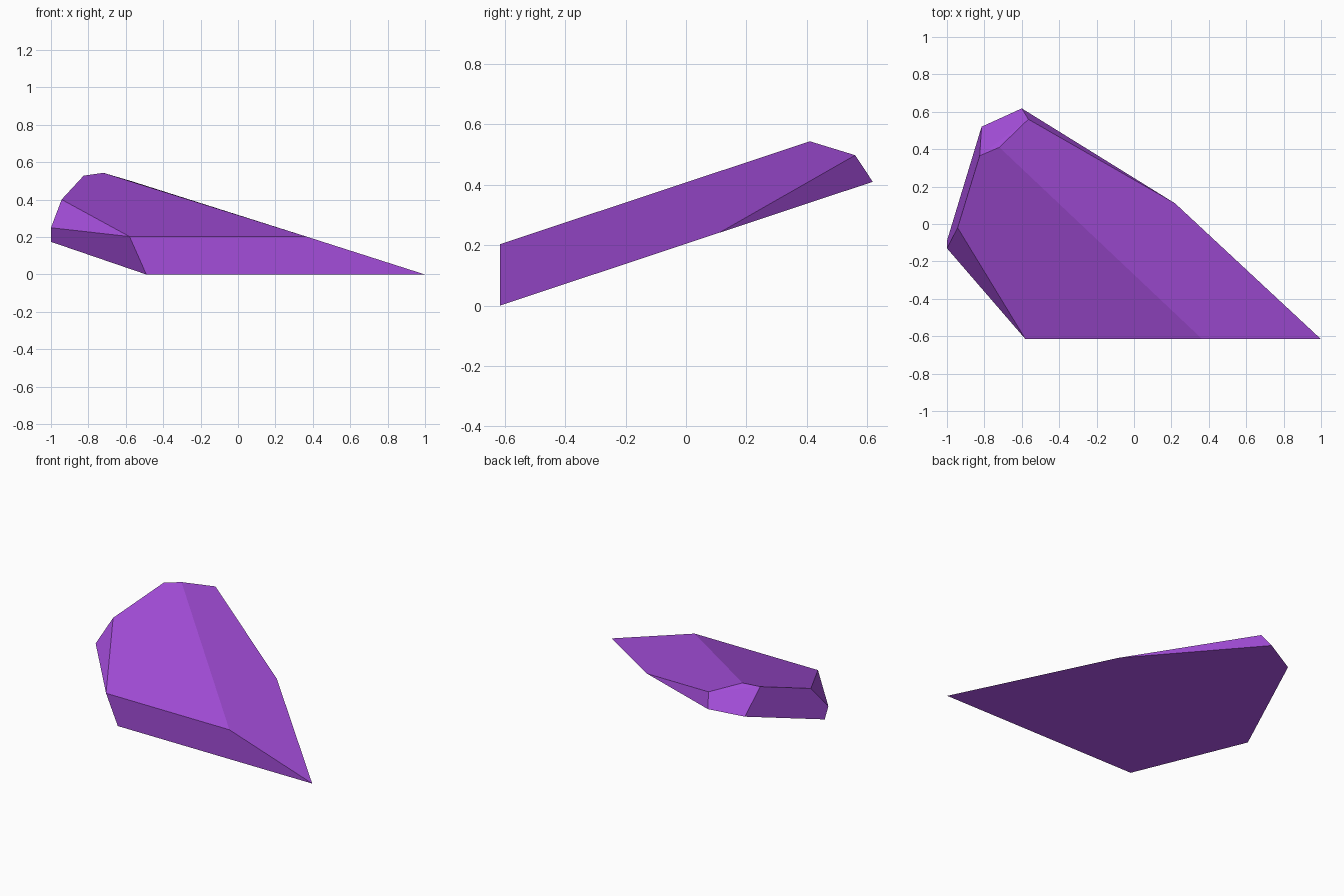
import bpy
import bmesh
import math

cube = bpy.data.objects.get("Cube")
if cube:
    bpy.data.objects.remove(cube, do_unlink=True)

FRONT = -0.616
SLOPE = 0.332     # tilt of the base and the parallel upper-left facet
THICK = 0.203


def base(x, y):
    return (x, y, SLOPE * (y - FRONT))


def upper_left(x, y):
    return (x, y, THICK + SLOPE * (y - FRONT))


def upper_right(x, y):
    return (x, y, 0.318 * (1 - x))


# Corners grouped by the facet plane they lie on
corners = [base(*p) for p in [(-0.49, FRONT), (1, FRONT), (0.22, 0.11),
                              (-0.6, 0.618), (-0.815, 0.52), (-1, -0.09)]]
corners += [upper_left(*p) for p in [(-0.58, FRONT), (0.365, FRONT),
                                     (-0.72, 0.41), (-0.825, 0.365), (-0.943, -0.02)]]
corners += [upper_right(-0.565, 0.56), (-1, -0.13, 0.25)]

# Crystal shard: convex body with flat facets merged
bm = bmesh.new()
for c in corners:
    bm.verts.new(c)
bmesh.ops.convex_hull(bm, input=bm.verts[:])
bmesh.ops.dissolve_limit(bm, angle_limit=math.radians(4),
                         verts=bm.verts[:], edges=bm.edges[:])
bmesh.ops.recalc_face_normals(bm, faces=bm.faces[:])
mesh = bpy.data.meshes.new("crystal_shard")
bm.to_mesh(mesh)
bm.free()
shard = bpy.data.objects.new("crystal_shard", mesh)
bpy.context.scene.collection.objects.link(shard)

# Purple crystal colour
mat = bpy.data.materials.new("purple_crystal")
mat.use_nodes = True
colour = (0.37, 0.075, 0.70, 1)
mat.diffuse_color = colour
mat.node_tree.nodes["Principled BSDF"].inputs["Base Color"].default_value = colour
mesh.materials.append(mat)
